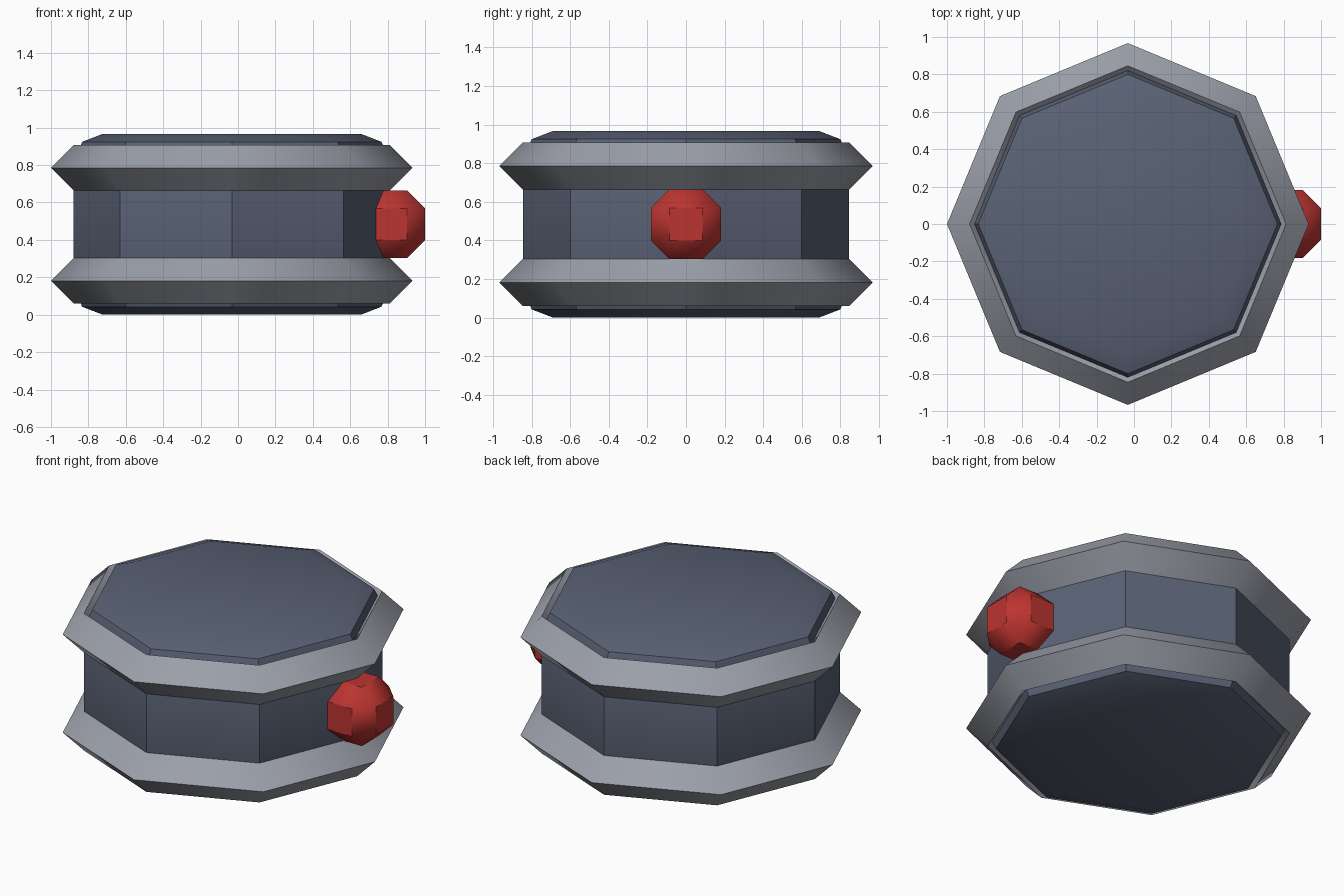
import bpy, bmesh
from math import radians, cos, sin, pi

if "Cube" in bpy.data.objects:
    bpy.data.objects.remove(bpy.data.objects["Cube"])

CX = -0.033       # drum axis
H = 0.967         # drum height
R = 0.846         # drum corner radius
RIM = 0.121       # rim half thickness
SIDES = 8


def material(name, rgb):
    m = bpy.data.materials.new(name)
    m.diffuse_color = (*rgb, 1)
    m.use_nodes = True
    m.node_tree.nodes["Principled BSDF"].inputs["Base Color"].default_value = m.diffuse_color
    return m


def finish(name, bm, mat):
    bmesh.ops.recalc_face_normals(bm, faces=bm.faces[:])
    me = bpy.data.meshes.new(name)
    bm.to_mesh(me)
    bm.free()
    ob = bpy.data.objects.new(name, me)
    bpy.context.collection.objects.link(ob)
    me.materials.append(mat)
    bpy.ops.object.select_all(action='DESELECT')
    ob.select_set(True)
    bpy.context.view_layer.objects.active = ob
    bpy.ops.object.shade_smooth_by_angle(angle=radians(40))
    return ob


def lathe(name, profile, mat, closed=False):
    """Eight-sided turned part from (radius, z) points."""
    bm = bmesh.new()
    rings = []
    for r, z in profile:
        rings.append([bm.verts.new((CX + r * cos(2 * pi * i / SIDES),
                                    r * sin(2 * pi * i / SIDES), z))
                      for i in range(SIDES)])
    pairs = list(zip(rings, rings[1:]))
    if closed:
        pairs.append((rings[-1], rings[0]))
    else:
        bm.faces.new(rings[0])
        bm.faces.new(rings[-1])
    for a, b in pairs:
        for i in range(SIDES):
            j = (i + 1) % SIDES
            bm.faces.new((a[i], a[j], b[j], b[i]))
    return finish(name, bm, mat)


slate = material("slate", (0.10, 0.12, 0.175))
steel = material("steel", (0.33, 0.35, 0.40))
red = material("red", (0.50, 0.035, 0.03))

# Drum body with rounded top and bottom edges
lower = [(R - 0.156, 0), (R - 0.046, 0.0425), (R, 0.145)]
lathe("drum_body", lower + [(r, H - z) for r, z in reversed(lower)], slate)

# Two diamond-section rims
for name, z in (("lower_rim", H / 2 - 0.302), ("upper_rim", H / 2 + 0.302)):
    lathe(name, [(R + RIM, z), (R, z + RIM), (R - RIM, z), (R, z - RIM)],
          steel, closed=True)

# Chamfered red knob on the right-hand corner
bm = bmesh.new()
bmesh.ops.create_cube(bm, size=0.362)
bmesh.ops.bevel(bm, geom=bm.edges[:], offset=0.096, segments=1,
                affect='EDGES', profile=0.5)
finish("side_knob", bm, red).location = (0.819, 0, H / 2)
